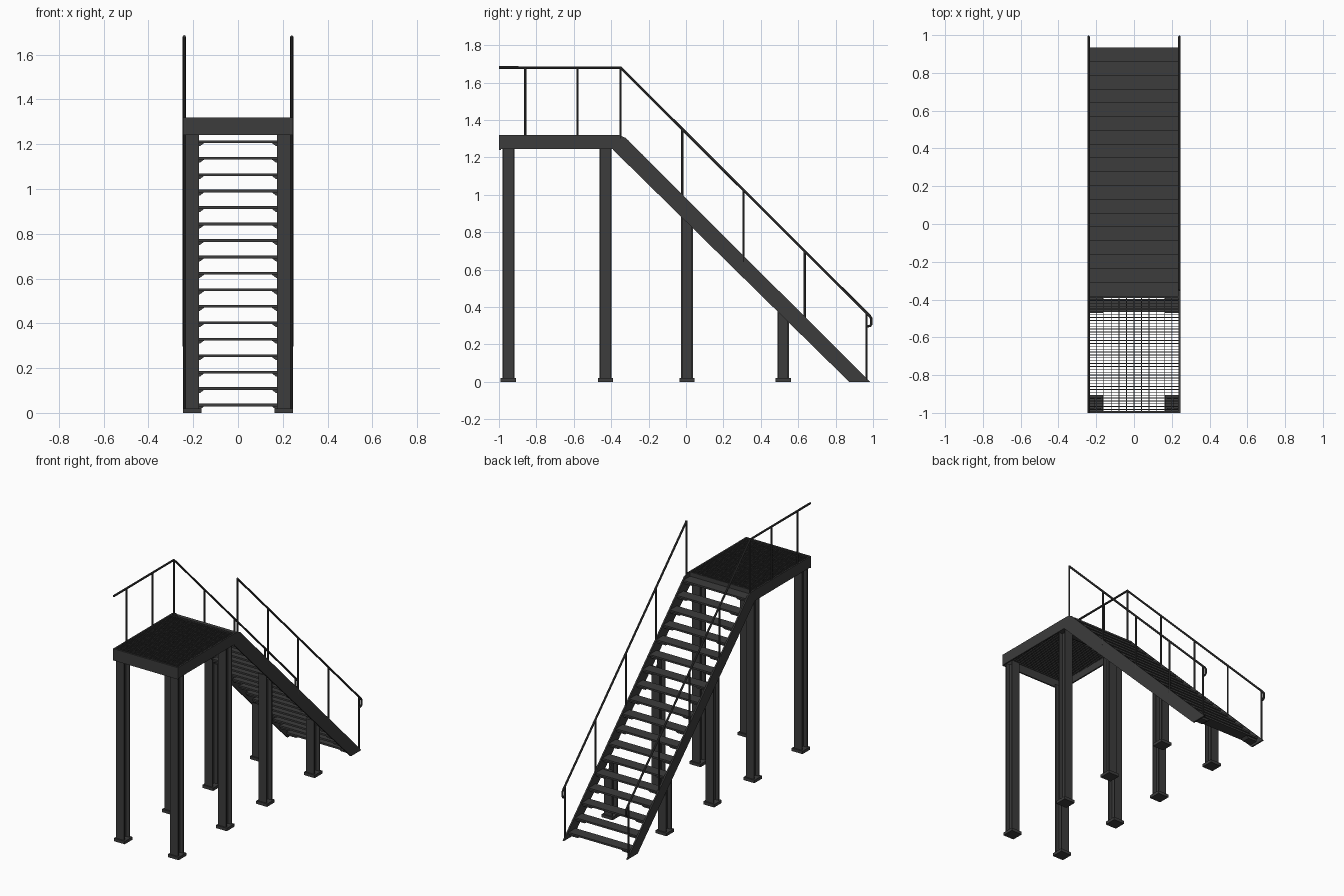
import bpy, bmesh
from mathutils import Vector

if "Cube" in bpy.data.objects:
    bpy.data.objects.remove(bpy.data.objects["Cube"], do_unlink=True)

steel = bpy.data.materials.new("dark grey steel")
steel.use_nodes = True
GREY = (0.045, 0.045, 0.045, 1)
steel.diffuse_color = GREY
steel.node_tree.nodes["Principled BSDF"].inputs["Base Color"].default_value = GREY


def finish(name, bm):
    bmesh.ops.recalc_face_normals(bm, faces=bm.faces)
    mesh = bpy.data.meshes.new(name)
    bm.to_mesh(mesh)
    bm.free()
    mesh.materials.append(steel)
    ob = bpy.data.objects.new(name, mesh)
    bpy.context.collection.objects.link(ob)
    return ob


def box(bm, x0, x1, y0, y1, z0, z1):
    verts = bmesh.ops.create_cube(bm, size=1)["verts"]
    for v in verts:
        v.co = Vector(((x0 + x1) / 2 + v.co.x * (x1 - x0),
                       (y0 + y1) / 2 + v.co.y * (y1 - y0),
                       (z0 + z1) / 2 + v.co.z * (z1 - z0)))
    return verts


def side_plate(bm, outline, x0, x1):
    """Extrude a (y, z) outline along x."""
    face = bm.faces.new([bm.verts.new((x0, y, z)) for y, z in outline])
    out = bmesh.ops.extrude_face_region(bm, geom=[face])["geom"]
    for v in out:
        if isinstance(v, bmesh.types.BMVert):
            v.co.x = x1


def tube(name, paths, radius=0.007):
    curve = bpy.data.curves.new(name, "CURVE")
    curve.dimensions = "3D"
    curve.bevel_depth = radius
    curve.bevel_resolution = 2
    curve.use_fill_caps = True
    for path in paths:
        spline = curve.splines.new("POLY")
        spline.points.add(len(path) - 1)
        for p, co in zip(spline.points, path):
            p.co = (*co, 1)
    curve.materials.append(steel)
    ob = bpy.data.objects.new(name, curve)
    bpy.context.collection.objects.link(ob)
    bpy.ops.object.select_all(action="DESELECT")
    ob.select_set(True)
    bpy.context.view_layer.objects.active = ob
    bpy.ops.object.convert(target="MESH")
    bpy.ops.object.shade_smooth_by_angle()


HALF = 0.245          # half width of the stair
DECK = 1.32           # deck height
STEPS = 18
RISE, RUN = 0.0735, 0.073


def stringer_low(y):
    return (0.872 - y) * 0.982


# H-section legs with base plates
LEGS = (-0.95, -0.43, 0.005, 0.52)
for side, label in ((1, "left"), (-1, "right")):
    for number, y in enumerate(LEGS, 1):
        bm = bmesh.new()
        xc = side * 0.204
        for dx, ya, yb in ((0.03, -0.032, -0.024), (0.03, 0.024, 0.032),
                           (0.004, -0.024, 0.024)):
            for v in box(bm, xc - dx, xc + dx, y + ya, y + yb, 0.01, 1.25):
                if v.co.z > 1 and y > -0.2:
                    v.co.z = stringer_low(v.co.y) + 0.01
        box(bm, xc - 0.041, xc + 0.041, y - 0.041, y + 0.041, 0, 0.02)
        finish(f"{label}_leg_{number}", bm)

# Sloping side stringers
for side, label in ((1, "left"), (-1, "right")):
    bm = bmesh.new()
    side_plate(bm, [(-0.39, 1.24), (0.872, 0), (0.984, 0), (-0.325, 1.305),
                    (-0.36, DECK), (-0.39, DECK)],
               side * (HALF - 0.01), side * HALF)
    finish(f"{label}_stringer", bm)

# Treads with end brackets
bm = bmesh.new()
for i in range(STEPS):
    y = 0.935 - i * RUN
    z = 0.041 + i * RISE
    box(bm, -0.236, 0.236, y - RUN - 0.003, y, z - 0.012, z)
    for s in (1, -1):
        bracket = box(bm, min(s * 0.15, s * 0.236), max(s * 0.15, s * 0.236),
                      y - 0.065, y - 0.01, z - 0.026, z - 0.011)
        for v in bracket:
            if abs(v.co.x) < 0.16 and v.co.z < z - 0.02:
                v.co.x += s * 0.02
finish("treads", bm)

# Platform frame
bm = bmesh.new()
for s in (1, -1):
    box(bm, min(s * 0.235, s * HALF), max(s * 0.235, s * HALF), -1, -0.38, 1.245, DECK)
box(bm, -HALF, HALF, -1, -0.99, 1.24, DECK)
box(bm, -0.235, 0.235, -0.39, -0.38, 1.245, DECK)
# H-section cross beam under the deck edge
for z0, z1, dy in ((1.245, 1.253, 0.032), (1.253, 1.282, 0.004), (1.282, 1.29, 0.032)):
    box(bm, -0.235, 0.235, -0.43 - dy, -0.43 + dy, z0, z1)
finish("platform_frame", bm)

# Open deck grating
bm = bmesh.new()
for i in range(40):
    y = -0.982 + i * 0.0152
    box(bm, -0.236, 0.236, y - 0.002, y + 0.002, 1.292, DECK - 0.001)
for i in range(11):
    x = -0.2 + i * 0.04
    box(bm, x - 0.002, x + 0.002, -0.99, -0.385, 1.308, DECK - 0.002)
finish("deck_grating", bm)

# Handrails; only the right side continues along the platform
SLOPE_POSTS = ((-0.35, 1.30), (-0.02, 0.96), (0.307, 0.64), (0.635, 0.32), (0.965, 0.01))
for side, label in ((1, "left"), (-1, "right")):
    x = side * 0.24
    rail = [(x, -0.35, 1.68), (x, 0.982, 0.352), (x, 0.991, 0.338), (x, 0.991, 0.308),
            (x, 0.984, 0.298), (x, 0.965, 0.298)]
    if side < 0:
        rail.insert(0, (x, -1, 1.68))
    tube(f"{label}_handrail", [rail])
    posts = [[(x, y, z), (x, y, 1.33 - y * 0.997)] for y, z in SLOPE_POSTS]
    if side < 0:
        posts += [[(x, y, 1.28), (x, y, 1.68)] for y in (-0.86, -0.58)]
    tube(f"{label}_rail_posts", posts, 0.006)
